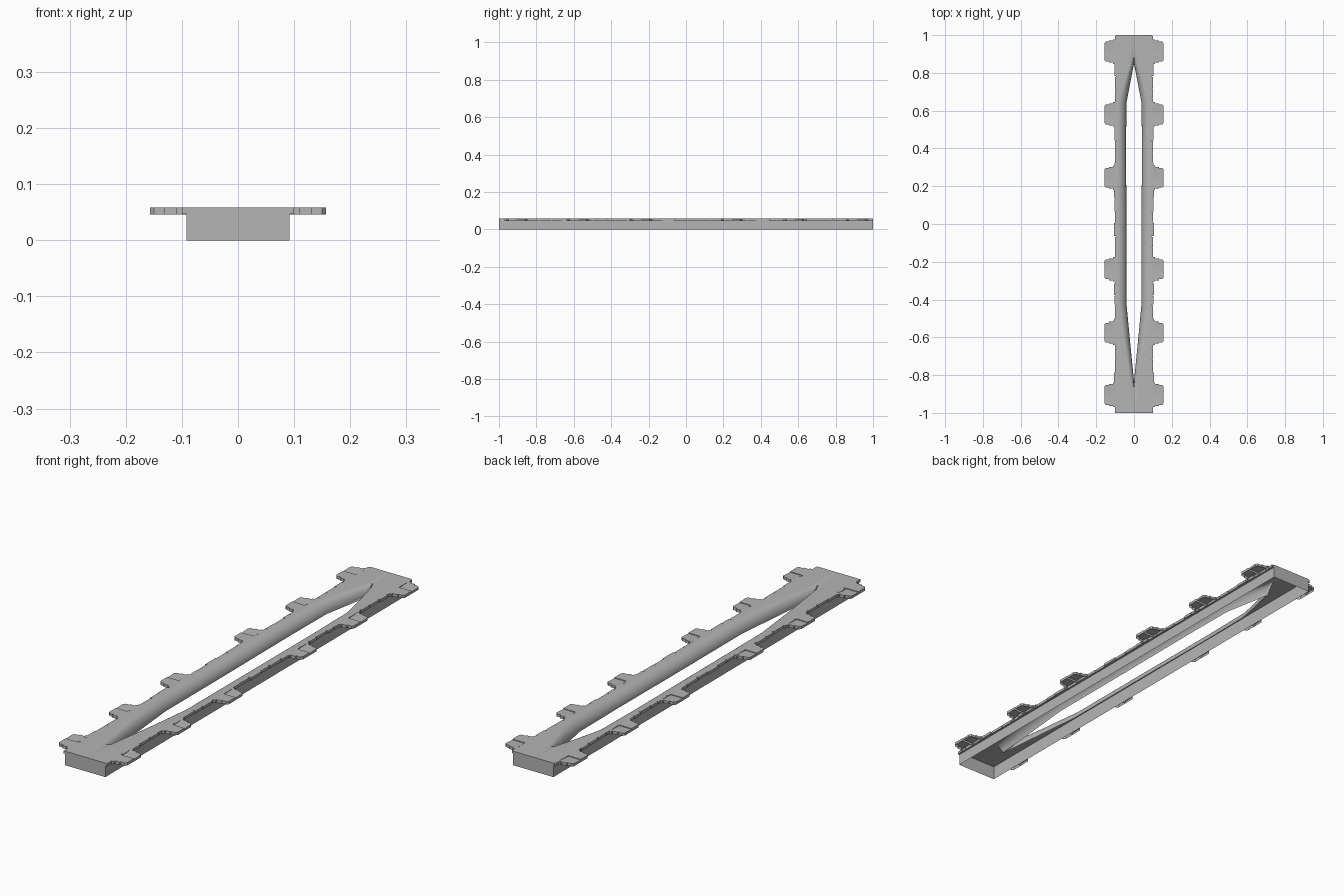
import bpy, bmesh, math, random

random.seed(4)
cube = bpy.data.objects.get("Cube")
if cube:
    bpy.data.objects.remove(cube, do_unlink=True)

TOP, UNDER, WALL, LIP = 0.058, 0.047, 0.092, 0.015

grey = bpy.data.materials.new("stone_grey")
grey.use_nodes = True
grey.diffuse_color = (0.46, 0.46, 0.46, 1)
grey.node_tree.nodes["Principled BSDF"].inputs["Base Color"].default_value = grey.diffuse_color


def finish(name, bm, angle=35):
    """Turn a half-model bmesh into a mirrored object."""
    bmesh.ops.recalc_face_normals(bm, faces=bm.faces)
    mesh = bpy.data.meshes.new(name)
    bm.to_mesh(mesh)
    bm.free()
    mesh.materials.append(grey)
    obj = bpy.data.objects.new(name, mesh)
    bpy.context.collection.objects.link(obj)
    mirror = obj.modifiers.new("mirror", "MIRROR")
    mirror.merge_threshold = 0.0002
    bpy.ops.object.select_all(action="DESELECT")
    obj.select_set(True)
    bpy.context.view_layer.objects.active = obj
    bpy.ops.object.shade_smooth_by_angle(angle=math.radians(angle))
    return obj


def prism(bm, outline, height, bottom, closed):
    """Upright block over an outline; height(y) gives the top."""
    tops = [bm.verts.new((x, y, height(y))) for x, y in outline]
    lows = [bm.verts.new((x, y, bottom)) for x, y in outline]
    bm.faces.new(tops)
    if closed:
        bm.faces.new(lows[::-1])
    for i in range(len(outline)):
        j = (i + 1) % len(outline)
        bm.faces.new((tops[i], lows[i], lows[j], tops[j]))


# Hollow body: outer wall, flat top and a rounded lip rolling into the slot
# station: y, slot half width, rounding radius, how far the lip drops (0 to 1)
stations = [
    (-1, 0, .02, 0), (-.86, 0, .02, 0), (-.83, 0, .02, 1),
    (-.62, .021, .035, 1), (-.42, .04, .046, 1), (0, .04, .048, 1),
    (.4, .042, .046, 1), (.64, .04, .044, 1), (.74, .021, .035, 1),
    (.85, 0, .02, 1), (.88, 0, .02, 0), (1, 0, .02, 0),
]
STEPS = 10
bm = bmesh.new()
rows = []
for y, slot, radius, drop in stations:
    depth = (TOP - LIP) * drop
    points = [(WALL, 0), (WALL, TOP)]
    for k in range(STEPS + 1):
        t = math.pi / 2 * k / STEPS
        points.append((slot + radius * (1 - math.sin(t)), TOP - depth * (1 - math.cos(t))))
    rows.append([bm.verts.new((x, y, z)) for x, z in points])
for a, b in zip(rows, rows[1:]):
    for i in range(len(a) - 1):
        bm.faces.new((a[i], a[i + 1], b[i + 1], b[i]))
# End walls
for row in (rows[0], rows[-1]):
    bm.faces.new(row + [bm.verts.new((0, row[0].co.y, 0))])
finish("slotted_body", bm, 45)

# Uneven paving blocks along the top edge
bm = bmesh.new()
y = -1.0
while y < 0.99:
    end = min(1.0, y + random.uniform(0.04, 0.075))
    if end > 0.97:
        end = 1.0
    out = random.uniform(0.099, 0.106)
    notch = 0.004
    prism(bm, [(WALL, y), (out, y), (out, end - notch), (out - 0.006, end - notch),
               (out - 0.006, end), (WALL, end)], lambda v: TOP, UNDER, True)
    y = end
finish("edge_blocks", bm, 30)

# Stepped side tabs, open underneath, each made of two halves
bm = bmesh.new()
for centre in (-0.905, -0.575, -0.24, 0.245, 0.58, 0.913):
    for side in (-1, 1):
        steps = [(WALL, 0), (WALL, .065), (.11, .065), (.11, .058),
                 (.132, .058), (.132, .052), (.15, .052), (.157, .044), (.157, 0)]
        outline = [(x, centre + side * d) for x, d in steps]
        dip = 0.003 if side > 0 else 0
        prism(bm, outline, lambda v: TOP - dip * (1 - abs(v - centre) / .065), UNDER - 0.001, False)
finish("side_tabs", bm, 30)
